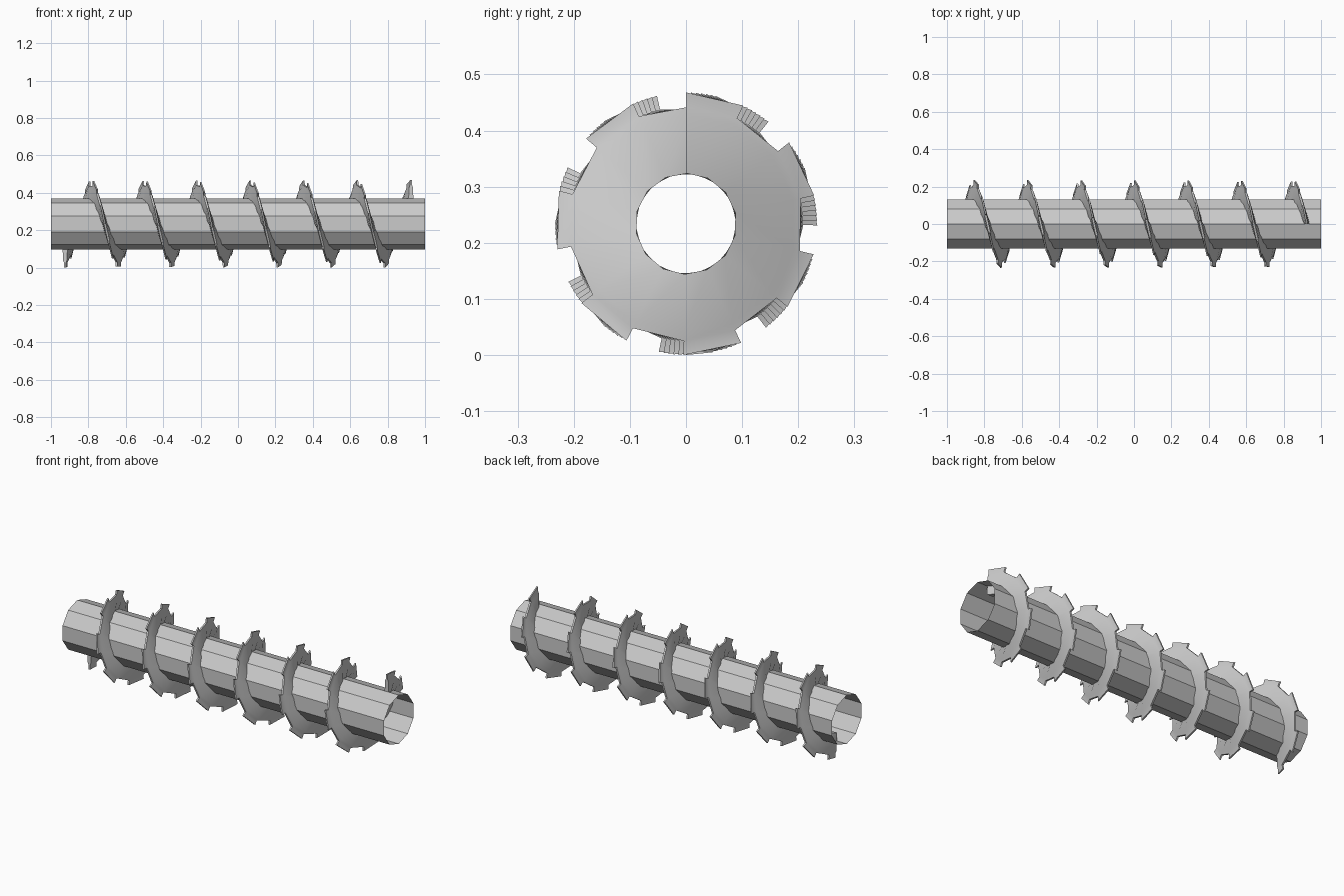
import bpy, bmesh
from math import sin, cos, radians

if "Cube" in bpy.data.objects:
    bpy.data.objects.remove(bpy.data.objects["Cube"])

AXIS_Z = 0.234
PITCH = 1.85 / 6.5
END_X = 0.925
STEP = 25.87          # degrees per segment: one tooth, one gap
TOTAL = 2340          # six and a half turns
TOOTH_R = 0.234

# Hollow ten-sided shaft, open at both ends
bm = bmesh.new()
rings = [[bm.verts.new((x, 0.137 * sin(radians(36 * i)), AXIS_Z + 0.137 * cos(radians(36 * i))))
          for i in range(10)] for x in (-1, 1)]
for i in range(10):
    j = (i + 1) % 10
    bm.faces.new((rings[0][j], rings[0][i], rings[1][i], rings[1][j]))
bmesh.ops.recalc_face_normals(bm, faces=bm.faces)
mesh = bpy.data.meshes.new("shaft")
bm.to_mesh(mesh)
bm.free()
bpy.context.collection.objects.link(bpy.data.objects.new("shaft", mesh))


# Point on the helix; angle runs backwards from the right-hand end
def helix(angle, r, dx):
    a = radians(angle)
    return (END_X - PITCH * angle / 360 + dx, r * sin(a), AXIS_Z + r * cos(a))


# Screw blade: swept section with a bevelled rim
section = [(0.09, 0.015), (0.196, 0.010), (0.209, 0.005),
           (0.209, -0.005), (0.196, -0.010), (0.09, -0.015)]
angles = [i * STEP for i in range(91)] + [TOTAL]
bm = bmesh.new()
rows = [[bm.verts.new(helix(a, r, d)) for r, d in section] for a in angles]
for k in range(len(rows) - 1):
    p, q = rows[k], rows[k + 1]
    for i in range(6):
        j = (i + 1) % 6
        if i == 2 and k % 2 == 0:
            # Raised tooth on every second segment
            base = [p[2], p[3], q[3], q[2]]
            tip = [bm.verts.new(helix(angles[k + e], TOOTH_R, d))
                   for e, d in ((0, 0.004), (0, -0.004), (1, -0.004), (1, 0.004))]
            for m in range(4):
                n = (m + 1) % 4
                bm.faces.new((base[m], base[n], tip[n], tip[m]))
            bm.faces.new(tip)
        else:
            bm.faces.new((p[i], p[j], q[j], q[i]))
bm.faces.new(rows[0])
bm.faces.new(rows[-1])
bmesh.ops.recalc_face_normals(bm, faces=bm.faces)
mesh = bpy.data.meshes.new("screw_blade")
bm.to_mesh(mesh)
bm.free()
blade = bpy.data.objects.new("screw_blade", mesh)
bpy.context.collection.objects.link(blade)
bpy.context.view_layer.objects.active = blade
blade.select_set(True)
bpy.ops.object.shade_smooth_by_angle(angle=radians(30))
